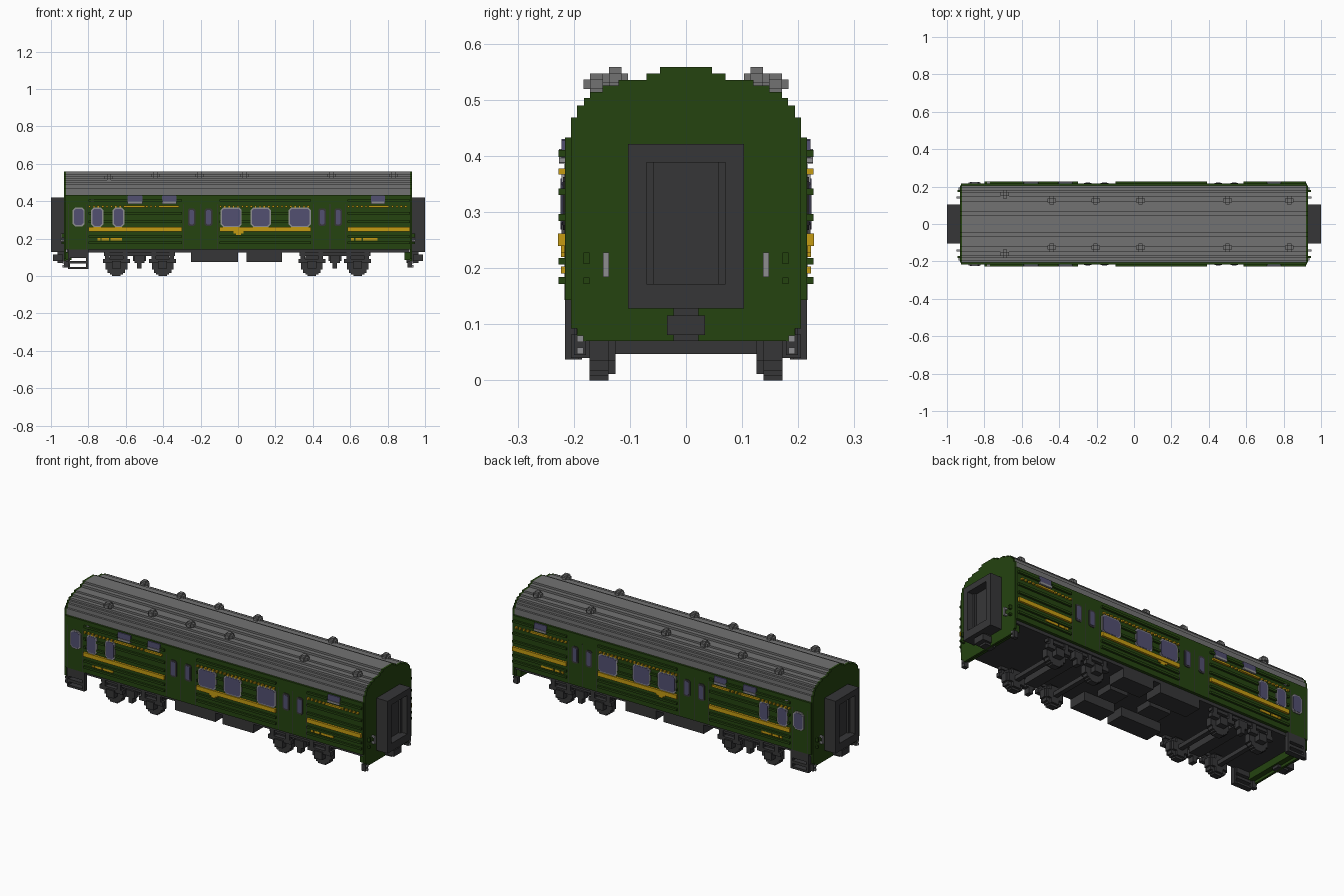
import bpy, bmesh

cube = bpy.data.objects.get("Cube")
if cube:
    bpy.data.objects.remove(cube, do_unlink=True)


def material(name, rgb):
    m = bpy.data.materials.new(name)
    m.use_nodes = True
    m.diffuse_color = (*rgb, 1)
    b = m.node_tree.nodes["Principled BSDF"]
    b.inputs["Base Color"].default_value = (*rgb, 1)
    b.inputs["Roughness"].default_value = 0.8
    return m


GREEN = material("dark_green", (0.018, 0.056, 0.005))
ROOF = material("roof_grey", (0.17, 0.17, 0.17))
DARK = material("charcoal", (0.037, 0.037, 0.039))
YELLOW = material("golden_yellow", (0.56, 0.33, 0.006))
GLASS = material("violet_glass", (0.085, 0.08, 0.165))
FRAME = material("light_grey", (0.27, 0.27, 0.28))


def finish(name, mat, bm):
    bmesh.ops.recalc_face_normals(bm, faces=bm.faces)
    me = bpy.data.meshes.new(name)
    bm.to_mesh(me)
    bm.free()
    me.materials.append(mat)
    ob = bpy.data.objects.new(name, me)
    bpy.context.collection.objects.link(ob)
    return ob


def prism(bm, pts, place, a, b):
    """Extrude a 2D outline between depths a and b; place maps (u, v, depth) to 3D."""
    lo = [bm.verts.new(place(u, v, a)) for u, v in pts]
    hi = [bm.verts.new(place(u, v, b)) for u, v in pts]
    bm.faces.new(lo)
    bm.faces.new(hi[::-1])
    n = len(pts)
    for i in range(n):
        j = (i + 1) % n
        bm.faces.new((lo[i], hi[i], hi[j], lo[j]))


def boxes(name, mat, items, mx=False, my=False):
    """One object of boxes (x0, x1, y0, y1, z0, z1), optionally mirrored in x and y."""
    bm = bmesh.new()
    for x0, x1, y0, y1, z0, z1 in items:
        for sx in ((1, -1) if mx else (1,)):
            for sy in ((1, -1) if my else (1,)):
                prism(bm, [(x0, z0), (x1, z0), (x1, z1), (x0, z1)],
                      lambda u, v, d: (u * sx, d * sy, v), y0, y1)
    return finish(name, mat, bm)


def side_plates(name, mat, rects, y0, y1, cut):
    """Corner-cut plates (x0, x1, z0, z1) on both long sides."""
    bm = bmesh.new()
    for x0, x1, z0, z1 in rects:
        pts = [(x0 + cut, z0), (x1 - cut, z0), (x1, z0 + cut), (x1, z1 - cut),
               (x1 - cut, z1), (x0 + cut, z1), (x0, z1 - cut), (x0, z0 + cut)]
        for s in (1, -1):
            prism(bm, pts, lambda u, v, d: (u, d * s, v), y0, y1)
    return finish(name, mat, bm)


def stepped(levels):
    """Symmetric stair outline from (half_width, z0, z1) levels."""
    right = [p for w, z0, z1 in levels for p in ((w, z0), (w, z1))]
    return right + [(-y, z) for y, z in reversed(right)]


def slab(name, mat, outline, spans):
    bm = bmesh.new()
    for a, b in spans:
        prism(bm, outline, lambda u, v, d: (d, u, v), a, b)
    return finish(name, mat, bm)


# Shell: stepped roof, end walls of the same outline, straight side walls
ROOF_STEPS = [(0.205, 0.433, 0.468), (0.194, 0.468, 0.490), (0.182, 0.490, 0.503),
              (0.171, 0.503, 0.514), (0.149, 0.514, 0.525), (0.120, 0.525, 0.535),
              (0.070, 0.535, 0.547), (0.046, 0.547, 0.558)]
END_STEPS = [(0.183, 0.070, 0.080), (0.194, 0.080, 0.092), (0.205, 0.092, 0.433)] + ROOF_STEPS
slab("roof", ROOF, stepped(ROOF_STEPS), [(-0.919, 0.919)])
slab("end_walls", GREEN, stepped(END_STEPS), [(-0.931, -0.919), (0.919, 0.931)])
boxes("body", GREEN, [(-0.925, 0.925, -0.216, 0.216, 0.143, 0.433)])
boxes("floor", DARK, [(-0.918, 0.918, -0.2, 0.2, 0.125, 0.143)])
boxes("end_sill", GREEN, [(0.89, 0.92, -0.19, 0.19, 0.085, 0.126)], mx=True)

# Side ribs, split by the doors and by the high windows
SEGMENTS = [(-0.80, -0.30), (-0.10, 0.39), (0.585, 0.92)]
HIGH = [(-0.59, -0.51), (-0.405, -0.328), (0.71, 0.787)]
BIG = [(-0.785, -0.72), (-0.67, -0.607), (-0.093, 0.02), (0.067, 0.176), (0.27, 0.39)]


def split(a, b, gaps):
    out = []
    for g0, g1 in gaps:
        if a < g0 < b:
            out.append((a, g0))
            a = g1
    return out + ([(a, b)] if b - a > 0.005 else [])


ribs = []
for a, b in SEGMENTS:
    for z, gaps in ((0.178, []), (0.212, []), (0.290, BIG), (0.336, BIG), (0.404, HIGH)):
        ribs += [(p, q, 0.214, 0.227, z - 0.006, z + 0.006) for p, q in split(a, b, gaps)]
boxes("side_ribs", GREEN, ribs, my=True)
boxes("waist_band", YELLOW, [(a, b, 0.214, 0.228, 0.239, 0.262) for a, b in SEGMENTS], my=True)

# Dotted gold line, solid under the high windows, plus small gold ornaments
dots = []
for a, b in SEGMENTS:
    x = a
    while x + 0.012 < b:
        dots.append((x, x + 0.012, 0.214, 0.227, 0.367, 0.377))
        x += 0.0235
dots += [(a - 0.012, b + 0.012, 0.214, 0.2275, 0.367, 0.377) for a, b in HIGH]
boxes("gold_line", YELLOW, dots, my=True)
marks = [(-0.75, -0.735), (-0.73, -0.69), (-0.683, -0.62), (0.605, 0.62), (0.628, 0.66), (0.668, 0.745)]
boxes("gold_marks", YELLOW, [(a, b, 0.214, 0.223, 0.190, 0.203) for a, b in marks]
      + [(-0.025, 0.03, 0.214, 0.223, 0.228, 0.239), (-0.01, 0.015, 0.214, 0.223, 0.22, 0.228)], my=True)

# Windows
wide = [(a, b, 0.262, 0.367) for a, b in BIG] + [(-0.885, -0.82, 0.265, 0.367)]
side_plates("window_frames", FRAME, wide, 0.214, 0.222, 0.014)
side_plates("window_glass", GLASS, [(a + .007, b - .007, c + .007, d - .007) for a, b, c, d in wide],
            0.214, 0.2235, 0.011)
side_plates("high_window_frames", FRAME, [(a, b, 0.386, 0.398) for a, b in HIGH], 0.214, 0.226, 0.002)
side_plates("high_window_glass", GLASS, [(a, b, 0.395, 0.430) for a, b in HIGH], 0.214, 0.222, 0.003)

# Double doors with narrow windows and seams
narrow = [(-0.268, -0.228), (-0.178, -0.137), (0.430, 0.470), (0.515, 0.555)]
side_plates("door_window_frames", DARK, [(a, b, 0.268, 0.362) for a, b in narrow], 0.214, 0.2195, 0.008)
side_plates("door_window_glass", GLASS, [(a + .008, b - .008, 0.277, 0.353) for a, b in narrow],
            0.214, 0.221, 0.005)
boxes("door_seams", DARK, [(x - .0015, x + .0015, 0.214, 0.2165, 0.143, 0.385)
                           for x in (-0.29, -0.203, -0.11, 0.402, 0.492, 0.575, -0.812, -0.905)], my=True)
boxes("side_lamps", FRAME, [(-0.785, -0.770, 0.214, 0.226, 0.395, 0.412)], my=True)

# Roof ventilators: plus-shaped in plan
vents = []
for x, y, z in [(-0.69, 0.160, 0.524)] + [(k, 0.126, 0.535) for k in (-0.44, -0.205, 0.035, 0.50, 0.83)]:
    vents += [(x - .023, x + .023, y - .011, y + .011, z - .005, z + .012),
              (x - .011, x + .011, y - .023, y + .023, z - .005, z + .012),
              (x - .011, x + .011, y - .011, y + .011, z - .012, z + .023)]
boxes("roof_vents", ROOF, vents, my=True)

# Gangways with a recessed door, couplers
boxes("gangway_frame", DARK, [(0.93, 1.0, 0.070, 0.103, 0.128, 0.421),
                              (0.93, 1.0, -0.103, -0.070, 0.128, 0.421),
                              (0.93, 1.0, -0.070, 0.070, 0.128, 0.172),
                              (0.93, 1.0, -0.070, 0.070, 0.388, 0.421)], mx=True)
boxes("gangway_door", DARK, [(0.93, 0.955, -0.070, 0.070, 0.172, 0.388),
                             (0.955, 0.967, 0.058, 0.070, 0.172, 0.388),
                             (0.955, 0.967, -0.070, -0.058, 0.172, 0.388)], mx=True)
boxes("couplers", DARK, [(0.90, 0.965, -0.022, 0.022, 0.07, 0.128),
                         (0.935, 0.99, -0.034, 0.034, 0.081, 0.115)], mx=True)

# End wall handrails, brackets and tail lamps
boxes("end_handrails", FRAME, [(0.943, 0.950, 0.137, 0.148, 0.190, 0.224),
                               (0.93, 0.950, 0.137, 0.148, 0.184, 0.194),
                               (0.93, 0.950, 0.137, 0.148, 0.218, 0.228)], mx=True, my=True)
boxes("end_brackets", GREEN, [(0.93, 0.945, 0.172, 0.183, 0.207, 0.228),
                              (0.93, 0.945, 0.172, 0.183, 0.172, 0.183)], mx=True, my=True)
boxes("tail_lamps", FRAME, [(0.915, 0.937, 0.183, 0.194, 0.047, 0.058),
                            (0.915, 0.937, 0.183, 0.194, 0.068, 0.080)], mx=True, my=True)
boxes("lamp_brackets", DARK, [(0.905, 0.93, 0.178, 0.200, 0.045, 0.082)], mx=True, my=True)

# Entrance steps at one end, both sides
boxes("entrance_steps", DARK,
      [(-0.91, -0.898, 0.192, 0.216, 0.037, 0.143), (-0.812, -0.80, 0.192, 0.216, 0.037, 0.143),
       (-0.90, -0.81, 0.185, 0.216, 0.037, 0.049), (-0.90, -0.81, 0.185, 0.216, 0.066, 0.082),
       (-0.90, -0.81, 0.185, 0.216, 0.097, 0.143)], my=True)

# Bogies: stepped wheels, axles, axle boxes, side frames and bolsters
wheels, gear = [], []
for x in (-0.65, -0.403, 0.395, 0.64):
    for w, h in ((0.058, 0.023), (0.047, 0.041), (0.035, 0.050), (0.023, 0.0585)):
        wheels.append((x - w, x + w, 0.138, 0.172, 0.0585 - h, 0.0585 + h))
    for w, h in ((0.047, 0.023), (0.023, 0.047)):
        wheels.append((x - w, x + w, 0.126, 0.138, 0.0585 - h, 0.0585 + h))
    gear += [(x - .013, x + .013, -0.01, 0.14, 0.047, 0.070),
             (x - .024, x + .024, 0.172, 0.205, 0.040, 0.082),
             (x - .072, x + .072, 0.172, 0.196, 0.070, 0.092),
             (x - .060, x - .036, 0.172, 0.196, 0.092, 0.128),
             (x + .036, x + .060, 0.172, 0.196, 0.092, 0.128)]
for x in (-0.527, 0.518):
    gear += [(x - .19, x + .19, 0.165, 0.190, 0.108, 0.130),
             (x - .027, x + .027, 0.165, 0.200, 0.070, 0.110),
             (x - .012, x + .012, 0.165, 0.200, 0.040, 0.070),
             (x - .035, x + .035, -0.01, 0.17, 0.080, 0.128)]
boxes("wheels", DARK, wheels, my=True)
boxes("bogie_frames", DARK, gear, my=True)

# Underfloor equipment
boxes("underfloor_boxes", DARK, [(-0.25, 0.0, 0.095, 0.2, 0.075, 0.130),
                                 (0.045, 0.235, 0.095, 0.2, 0.075, 0.130)], my=True)
boxes("centre_boxes", DARK, [(-0.19, -0.06, -0.05, 0.05, 0.090, 0.130),
                             (0.08, 0.19, -0.05, 0.05, 0.090, 0.130)])
